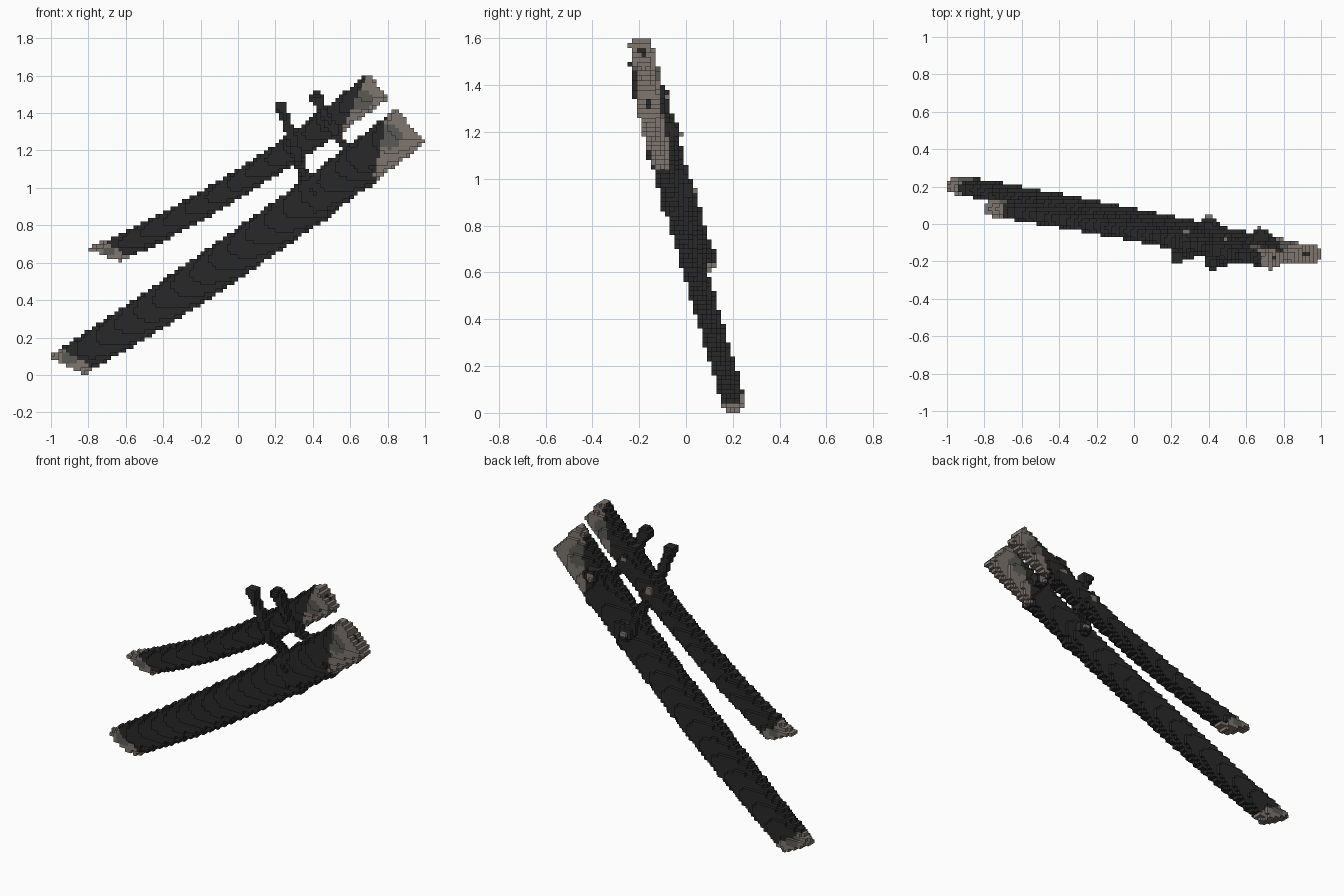
import bpy
import math
from mathutils import Vector

cube = bpy.data.objects.get("Cube")
if cube:
    bpy.data.objects.remove(cube, do_unlink=True)

V = 0.02                      # block size
DIMS = (100, 25, 81)          # block grid
ORIGIN = (-1.0, -0.25, 0.0)


def material(name, rgb):
    m = bpy.data.materials.new(name)
    m.use_nodes = True
    m.diffuse_color = (*rgb, 1)
    bsdf = m.node_tree.nodes["Principled BSDF"]
    bsdf.inputs["Base Color"].default_value = (*rgb, 1)
    bsdf.inputs["Roughness"].default_value = 0.9
    return m


MATS = [material("black_lacquer", (0.022, 0.022, 0.022)),
        material("warm_grey", (0.21, 0.18, 0.16)),
        material("dark_grey", (0.10, 0.10, 0.09))]
BLACK, GREY, DARK = 0, 1, 2


def plane_y(x, z):
    """Both sheaths and the cords lie along one tilted plane."""
    return 0.14 - 0.08 * x - 0.175 * z


def side(p, a, b):
    """Positive when p is left of the line from a to b."""
    return (b[0] - a[0]) * (p[1] - a[1]) - (b[1] - a[1]) * (p[0] - a[0])


def build_blocks(name, sample, lo=-1.0, hi=1.0):
    """Make blocks where sample(x, d, z) gives a colour; d is depth from the plane."""
    cells = {}
    for i in range(DIMS[0]):
        x = ORIGIN[0] + (i + 0.5) * V
        if not lo <= x <= hi:
            continue
        for k in range(DIMS[2]):
            z = ORIGIN[2] + (k + 0.5) * V
            base = plane_y(x, z)
            for j in range(DIMS[1]):
                d = ORIGIN[1] + (j + 0.5) * V - base
                if abs(d) > 0.14:
                    continue
                colour = sample(x, d, z)
                if colour is not None:
                    cells[i, j, k] = colour
    verts, faces, colours = {}, [], []
    for cell, colour in cells.items():
        for axis in range(3):
            u, v = (axis + 1) % 3, (axis + 2) % 3
            for step in (1, -1):
                near = list(cell)
                near[axis] += step
                if tuple(near) in cells:
                    continue
                face = []
                for du, dv in ((0, 0), (1, 0), (1, 1), (0, 1)):
                    c = list(cell)
                    c[axis] += step > 0
                    c[u] += du
                    c[v] += dv
                    face.append(verts.setdefault(tuple(c), len(verts)))
                faces.append(face if step > 0 else face[::-1])
                colours.append(colour)
    mesh = bpy.data.meshes.new(name)
    mesh.from_pydata([[ORIGIN[a] + c[a] * V for a in range(3)] for c in verts], [], faces)
    for m in MATS:
        mesh.materials.append(m)
    mesh.polygons.foreach_set("material_index", colours)
    mesh.update()
    obj = bpy.data.objects.new(name, mesh)
    bpy.context.collection.objects.link(obj)


class Sheath:
    """Oval tube along z = a + b x + c x^2, with slanted ends and grey caps."""

    def __init__(self, curve, widths, depth, ends, edges, spots, slit):
        self.curve, self.widths, self.depth = curve, widths, depth
        self.ends, self.edges = ends, edges
        self.spots, self.slit = spots, slit

    def foot(self, x, z):
        a, b, c = self.curve
        slope = b + 2 * c * x
        length = math.hypot(1, slope)
        s = (z - (a + b * x + c * x * x)) / length
        return x + s * slope / length, s

    def oval(self, xf, s, d, grow=0.0):
        x0, w0, x1, w1, x2, w2 = self.widths
        if xf < x1:
            w = w0 + (w1 - w0) * max(0, (xf - x0) / (x1 - x0))
        else:
            w = w1 + (w2 - w1) * min(1, (xf - x1) / (x2 - x1))
        return (abs(s) / (w + grow)) ** 2.3 + (abs(d) / (self.depth + grow)) ** 2.3 < 1

    def sample(self, x, d, z):
        p = (x, z)
        if any(side(p, *line) < 0 for line in self.ends):
            return None
        xf, s = self.foot(x, z)
        if not self.oval(xf, s, d):
            return None
        if all(side(p, *line) > 0 for line in self.edges):
            return BLACK
        if math.dist(p, self.slit) < 0.022 and abs(d) < 0.012:
            return BLACK
        for sx, sz, r in self.spots:
            if math.dist(p, (sx, sz)) < r:
                return DARK
        return GREY

    def band(self, x, d, z, at):
        """Cord wrapped round the sheath at a given place."""
        xf, s = self.foot(x, z)
        return abs(xf - at) < 0.026 and self.oval(xf, s, d, 0.01)


# Sheaths: tip and mouth cuts, then the colour edges of both caps (body on the left)
long_sheath = Sheath((0.648, 0.695, 0.051), (-0.95, 0.09, -0.2, 0.115, 0.92, 0.122), 0.05,
                     (((-1.0, 0.09), (-0.83, 0.0)), ((1.0, 1.24), (0.85, 1.42))),
                     (((-0.94, 0.14), (-0.78, 0.04)), ((0.74, 1.12), (0.80, 1.41))),
                     ((0.81, 1.275, 0.065), (-0.90, 0.09, 0.04)), (0.92, 1.325))
short_sheath = Sheath((1.02, 0.614, 0.117), (-0.75, 0.07, 0.1, 0.07, 0.75, 0.086), 0.05,
                      (((-0.79, 0.67), (-0.62, 0.60)), ((0.80, 1.48), (0.70, 1.615))),
                      (((-0.72, 0.72), (-0.58, 0.63)), ((0.57, 1.34), (0.69, 1.60))),
                      ((0.66, 1.47, 0.055), (-0.69, 0.66, 0.03)), (0.75, 1.545))
build_blocks("long_sheath", long_sheath.sample)
build_blocks("short_sheath", short_sheath.sample)


def build_cord(name, path, short_at, long_at, marks):
    """Cord with a knob at each end, bound round both sheaths."""
    pts = [Vector(p) for p in path]

    def sample(x, d, z):
        p = Vector((x, d, z))
        hit = ((p - pts[0]).length < 0.04 or (p - pts[-1]).length < 0.045
               or short_sheath.band(x, d, z, short_at)
               or long_sheath.band(x, d, z, long_at))
        if not hit:
            for a, b in zip(pts, pts[1:]):
                ab = b - a
                t = max(0, min(1, (p - a).dot(ab) / ab.length_squared))
                if (p - a - ab * t).length < 0.028:
                    hit = True
                    break
        if not hit:
            return None
        # small worn marks on the back of the knots
        if d > 0.04 and any(math.dist((x, z), m) < 0.016 for m in marks):
            return GREY
        return BLACK

    build_blocks(name, sample, 0.1, 0.85)


build_cord("lower_cord",
           [(0.23, -0.045, 1.43), (0.26, -0.055, 1.35), (0.29, -0.06, 1.26), (0.32, -0.05, 1.15),
            (0.345, 0.0, 1.08), (0.36, 0.045, 1.0), (0.40, 0.06, 0.95)],
           0.29, 0.40, [(0.28, 1.22), (0.40, 0.95)])
build_cord("upper_cord",
           [(0.42, -0.05, 1.48), (0.45, -0.055, 1.41), (0.50, -0.06, 1.33), (0.55, -0.04, 1.25),
            (0.60, 0.0, 1.20), (0.64, 0.05, 1.19), (0.68, 0.06, 1.20)],
           0.47, 0.65, [(0.48, 1.35), (0.68, 1.20)])
